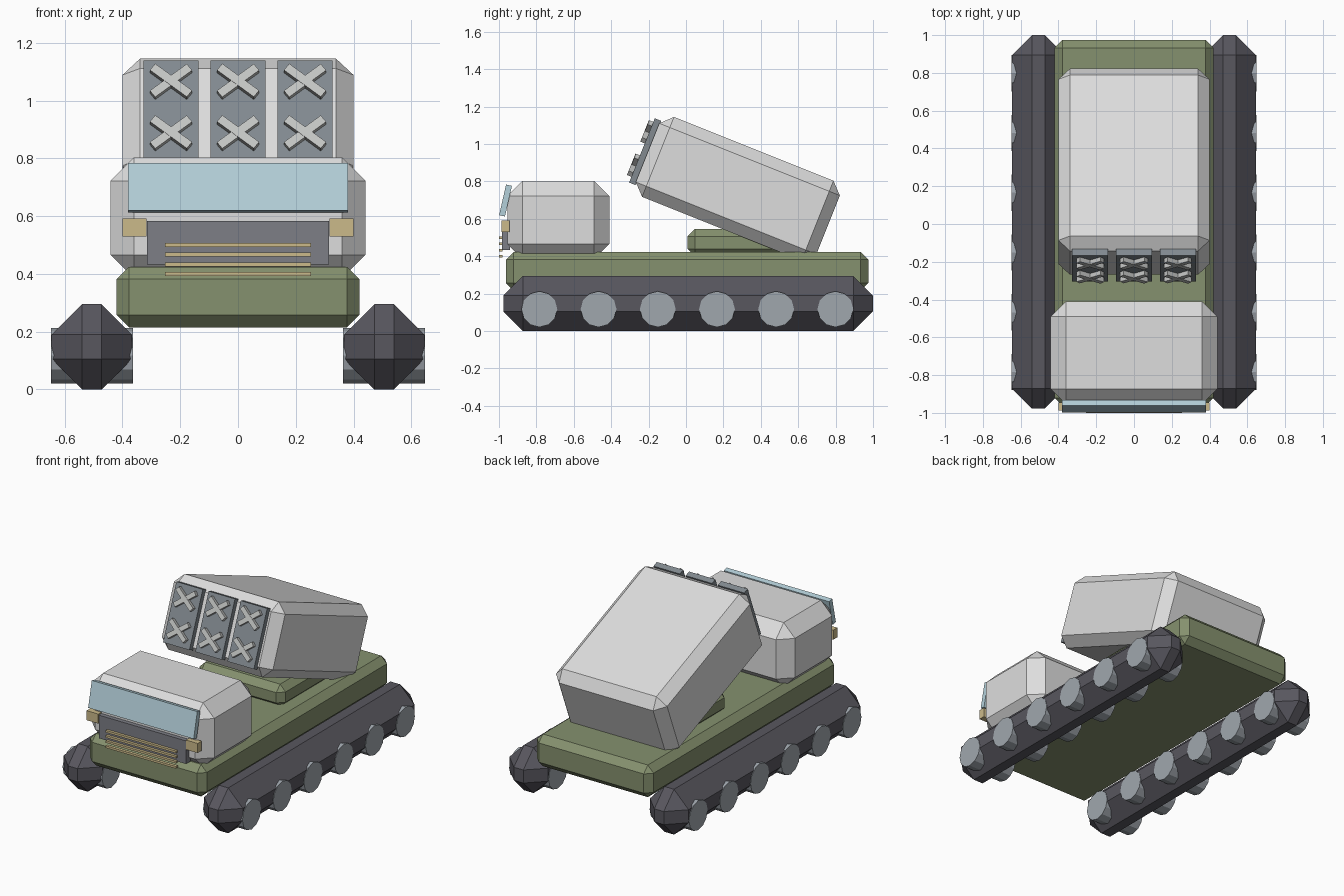
import bpy, bmesh, math
from mathutils import Matrix, Vector

if "Cube" in bpy.data.objects:
    bpy.data.objects.remove(bpy.data.objects["Cube"])


def material(name, rgb):
    m = bpy.data.materials.new(name)
    m.diffuse_color = (*rgb, 1)
    m.use_nodes = True
    m.node_tree.nodes["Principled BSDF"].inputs["Base Color"].default_value = m.diffuse_color
    return m


GREY = material("light_grey", (0.73, 0.73, 0.73))
GREEN = material("olive_green", (0.235, 0.283, 0.156))
TRACK = material("track_dark_grey", (0.098, 0.095, 0.114))
GLASS = material("pale_blue_glass", (0.457, 0.631, 0.70))
TAN = material("tan", (0.597, 0.491, 0.254))
GRILLE = material("grille_grey", (0.205, 0.209, 0.238))
PANEL = material("panel_steel", (0.223, 0.254, 0.279))
WHEEL = material("wheel_steel", (0.352, 0.386, 0.423))
CROSS = material("cross_grey", (0.55, 0.56, 0.55))


def finish(bm, name, mat, matrix):
    bm.normal_update()
    me = bpy.data.meshes.new(name)
    bm.to_mesh(me)
    bm.free()
    me.materials.append(mat)
    ob = bpy.data.objects.new(name, me)
    ob.matrix_world = matrix
    bpy.context.collection.objects.link(ob)
    return ob


def block(name, mat, lo, hi, bevel=0.0, matrix=Matrix()):
    """Box from corner lo to corner hi, with flat chamfers on every edge."""
    lo, hi = Vector(lo), Vector(hi)
    bm = bmesh.new()
    bmesh.ops.create_cube(bm, size=1)
    bmesh.ops.scale(bm, vec=hi - lo, verts=bm.verts)
    bmesh.ops.translate(bm, vec=(lo + hi) / 2, verts=bm.verts)
    if bevel:
        bmesh.ops.bevel(bm, geom=bm.edges[:], offset=bevel, segments=1,
                        affect='EDGES', profile=0.5)
    return finish(bm, name, mat, matrix)


def wheel(name, x, y, z, radius, width):
    bm = bmesh.new()
    bmesh.ops.create_cone(bm, cap_ends=True, segments=12, radius1=radius,
                          radius2=radius, depth=width)
    finish(bm, name, WHEEL, Matrix.Translation((x, y, z)) @ Matrix.Rotation(math.pi / 2, 4, 'Y'))


# Chassis and launcher base
block("chassis", GREEN, (-0.42, -0.963, 0.215), (0.42, 0.975, 0.424), 0.042)
block("launcher_base", GREEN, (-0.31, 0.008, 0.40), (0.31, 0.61, 0.547), 0.04)

# Tracks and road wheels
for side, s in (("left", -1), ("right", 1)):
    cx = s * 0.506
    block(side + "_track", TRACK, (cx - 0.139, -0.977, 0), (cx + 0.139, 1.0, 0.295), 0.105)
    for i in range(6):
        wheel(f"{side}_wheel_{i + 1}", cx, -0.784 + i * 0.3165, 0.117, 0.096, 0.284)

# Cab
block("cab", GREY, (-0.441, -0.955, 0.385), (0.441, -0.41, 0.803), 0.081)
tilt = Matrix.Translation((0, -0.965, 0.698)) @ Matrix.Rotation(math.radians(-12.8), 4, 'X')
block("windshield", GLASS, (-0.38, -0.016, -0.084), (0.38, 0.016, 0.084), 0, tilt)
block("grille", GRILLE, (-0.315, -0.983, 0.433), (0.315, -0.94, 0.583))
for i in range(4):
    z = 0.5 - i * 0.0335
    block(f"grille_bar_{i + 1}", TAN, (-0.253, -1.0, z - 0.007), (0.253, -0.98, z + 0.007))
for side, s in (("left", -1), ("right", 1)):
    x = s * 0.358
    block(side + "_headlight", TAN, (x - 0.042, -0.987, 0.529), (x + 0.042, -0.945, 0.591))

# Raised launcher box, built in its own tilted frame
frame = Matrix.Translation((0, 0.277, 0.761)) @ Matrix.Rotation(math.radians(-21.8), 4, 'X')
block("launcher_box", GREY, (-0.4, -0.52, -0.23), (0.4, 0.52, 0.23), 0.061, frame)

# Front panels with crossed bars
for i in range(3):
    x = (i - 1) * 0.232
    block(f"launcher_panel_{i + 1}", PANEL, (x - 0.095, -0.552, -0.185),
          (x + 0.095, -0.515, 0.185), 0, frame)
    for j, z in enumerate((-0.09, 0.102)):
        for k, a in enumerate((-38, 38)):
            spin = frame @ Matrix.Translation((x, -0.562 - 0.002 * k, z)) \
                @ Matrix.Rotation(math.radians(a), 4, 'Y')
            block(f"cross_bar_{i + 1}_{j + 1}_{k + 1}", CROSS, (-0.081, -0.014, -0.015),
                  (0.081, 0.014, 0.015), 0, spin)
